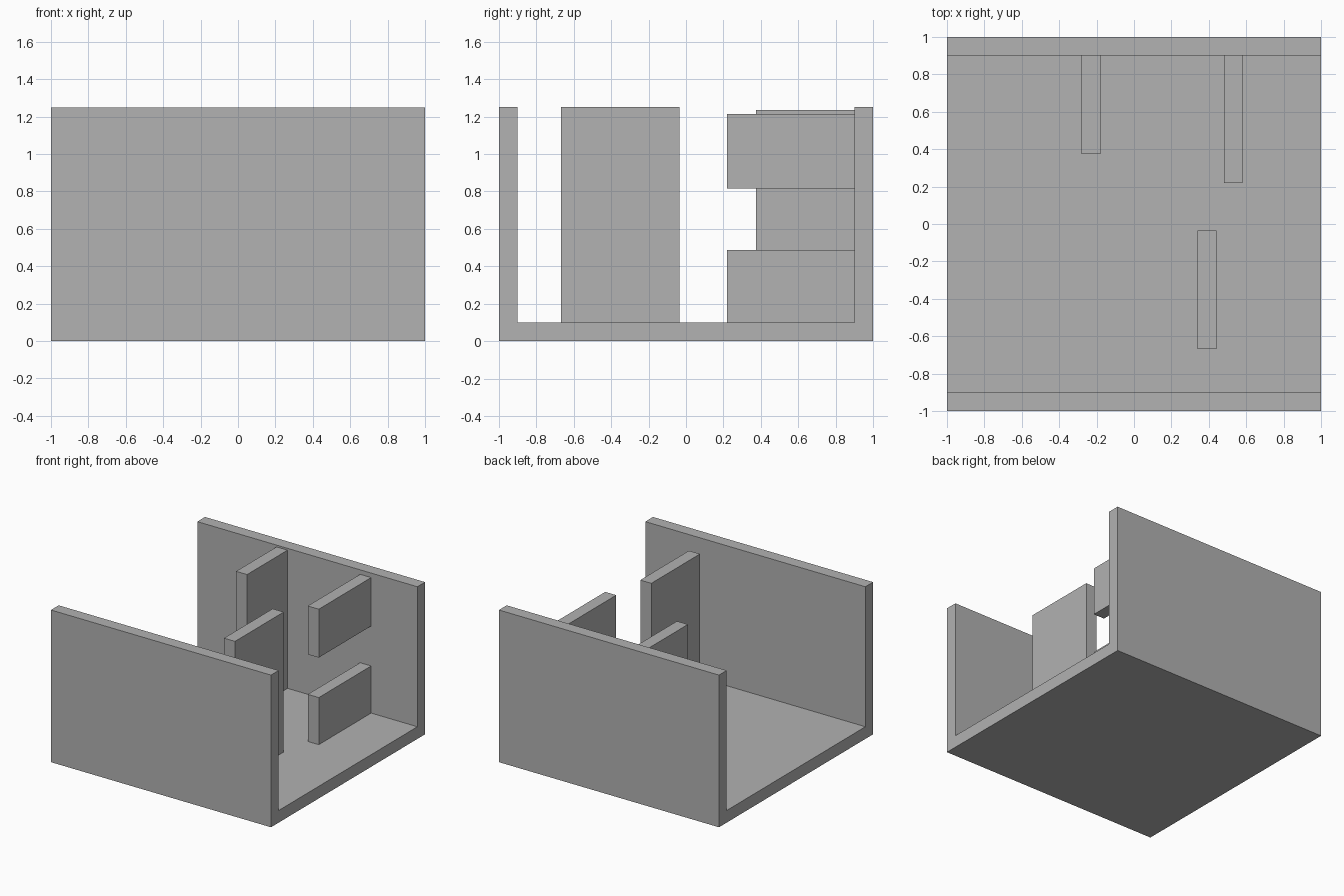
import bpy
import bmesh

old = bpy.data.objects.get("Cube")
if old:
    bpy.data.objects.remove(old, do_unlink=True)

# One flat grey for everything
grey = bpy.data.materials.new("plain_grey")
grey.use_nodes = True
colour = (0.445, 0.445, 0.445, 1)
grey.diffuse_color = colour
grey.node_tree.nodes["Principled BSDF"].inputs["Base Color"].default_value = colour

HEIGHT = 1.25
WALL = 0.1


def extrude_profile(name, points, direction):
    """Extrude a closed polygon along a vector into a solid object."""
    bm = bmesh.new()
    face = bm.faces.new([bm.verts.new(p) for p in points])
    result = bmesh.ops.extrude_face_region(bm, geom=[face], use_keep_orig=True)
    moved = [g for g in result["geom"] if isinstance(g, bmesh.types.BMVert)]
    bmesh.ops.translate(bm, verts=moved, vec=direction)
    bmesh.ops.recalc_face_normals(bm, faces=bm.faces)
    mesh = bpy.data.meshes.new(name)
    bm.to_mesh(mesh)
    bm.free()
    mesh.materials.append(grey)
    obj = bpy.data.objects.new(name, mesh)
    bpy.context.collection.objects.link(obj)
    return obj


def panel(name, x, y0, y1, z0, z1):
    """Upright partition, one wall thickness wide, starting at x."""
    outline = [(x, y0, z0), (x, y1, z0), (x, y1, z1), (x, y0, z1)]
    return extrude_profile(name, outline, (WALL, 0, 0))


# Floor with front and back walls, open at both sides
inner = 1 - WALL
channel = [(-1, 0), (1, 0), (1, HEIGHT), (inner, HEIGHT),
           (inner, WALL), (-inner, WALL), (-inner, HEIGHT), (-1, HEIGHT)]
extrude_profile("floor_and_walls", [(-1, y, z) for y, z in channel], (2, 0, 0))

# Partitions
panel("back_tall_partition", -0.28, 0.375, inner, WALL, 1.235)
panel("back_lower_partition", 0.48, 0.22, inner, WALL, 0.487)
panel("back_upper_partition", 0.48, 0.22, inner, 0.815, 1.213)
panel("free_standing_partition", 0.34, -0.667, -0.035, WALL, HEIGHT)
